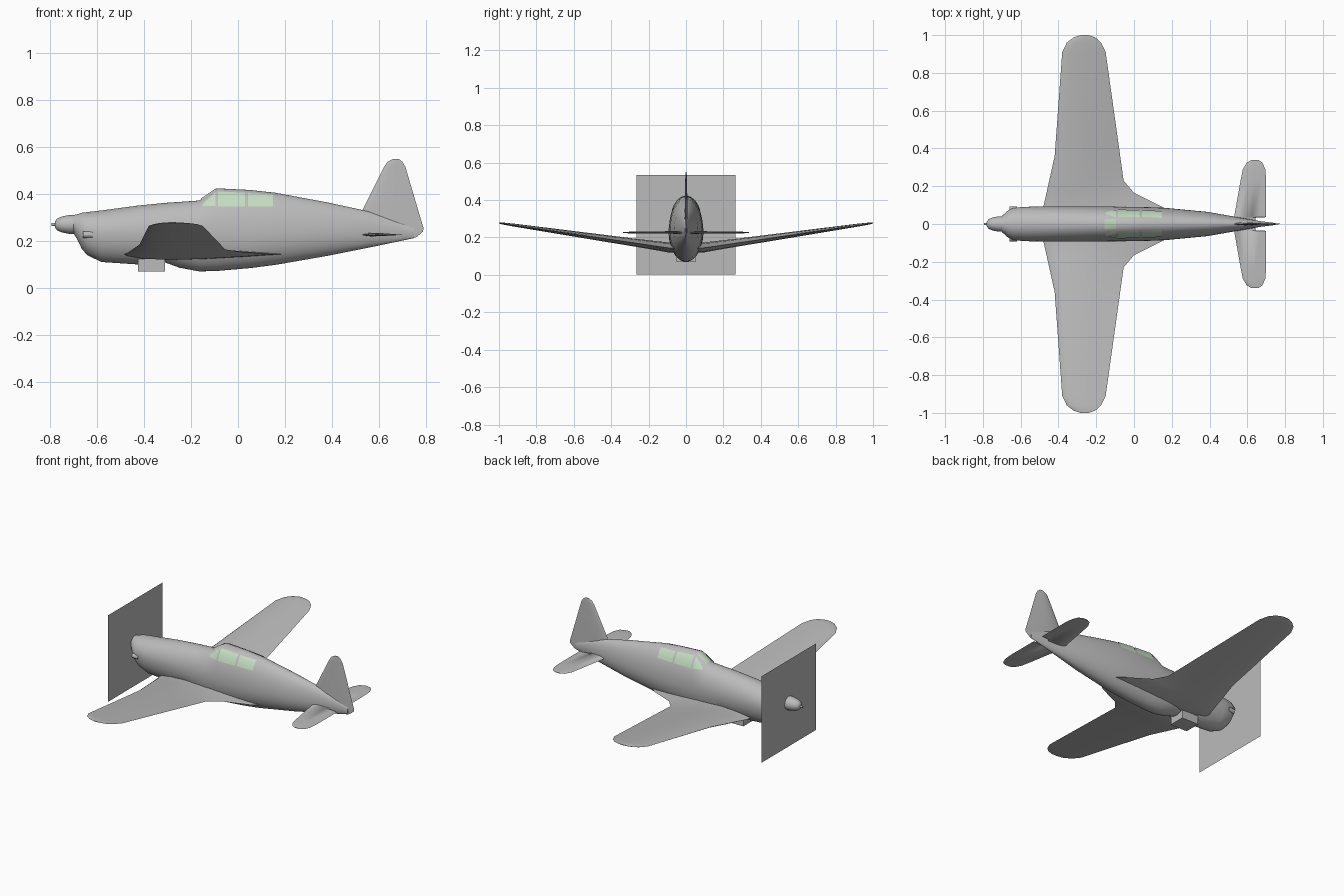
import bpy, bmesh, math

if "Cube" in bpy.data.objects:
    bpy.data.objects.remove(bpy.data.objects["Cube"])


def material(name, col):
    m = bpy.data.materials.new(name)
    m.diffuse_color = (*col, 1)
    m.use_nodes = True
    m.node_tree.nodes["Principled BSDF"].inputs["Base Color"].default_value = m.diffuse_color
    return m


GREY = material("airframe grey", (0.5, 0.5, 0.5))
GLASS = material("pale green glass", (0.55, 0.72, 0.53))


def finish(bm, name, mat, angle=35, recalc=True):
    if recalc:
        bmesh.ops.recalc_face_normals(bm, faces=bm.faces)
    me = bpy.data.meshes.new(name)
    bm.to_mesh(me)
    bm.free()
    me.materials.append(mat)
    ob = bpy.data.objects.new(name, me)
    bpy.context.collection.objects.link(ob)
    bpy.ops.object.select_all(action='DESELECT')
    ob.select_set(True)
    bpy.context.view_layer.objects.active = ob
    bpy.ops.object.shade_smooth_by_angle(angle=math.radians(angle))
    return ob


def loft(name, rings, mat=GREY, angle=35):
    """Skin a list of closed rings and cap both ends."""
    bm = bmesh.new()
    vs = [[bm.verts.new(p) for p in r] for r in rings]
    n = len(vs[0])
    for a, b in zip(vs, vs[1:]):
        for i in range(n):
            j = (i + 1) % n
            bm.faces.new((a[i], a[j], b[j], b[i]))
    bm.faces.new(vs[0])
    bm.faces.new(vs[-1])
    return finish(bm, name, mat, angle)


def box(name, x, y, z):
    loft(name, [[(px, y[0], z[0]), (px, y[1], z[0]), (px, y[1], z[1]), (px, y[0], z[1])] for px in x])


# Fuselage sections: x, widest height, top, bottom, half width
BODY = [(-0.70, .270, .310, .232, .042), (-0.68, .250, .315, .198, .060),
        (-0.665, .245, .320, .165, .073), (-0.64, .240, .323, .138, .084),
        (-0.58, .235, .330, .110, .091), (-0.43, .235, .350, .100, .093),
        (-0.31, .232, .362, .108, .093), (-0.25, .230, .366, .086, .093),
        (-0.165, .230, .372, .070, .093), (-0.09, .230, .424, .072, .092),
        (0.05, .230, .417, .084, .090), (0.16, .232, .405, .098, .086),
        (0.39, .237, .362, .138, .064), (0.56, .240, .325, .172, .034),
        (0.67, .240, .285, .195, .015), (0.75, .235, .255, .212, .005)]


def section(x):
    for a, b in zip(BODY, BODY[1:]):
        if x <= b[0]:
            t = (x - a[0]) / (b[0] - a[0])
            return [p + (q - p) * t for p, q in zip(a, b)]
    return BODY[-1]


def skin(x, t, off=0.0):
    """Point on the fuselage at station x and angle t."""
    _, zc, top, bot, w = section(x)
    s = math.sin(t)
    return (x, (w + off) * math.cos(t), zc + s * ((top - zc if s > 0 else zc - bot) + off))


loft("fuselage", [[skin(s[0], math.tau * i / 48) for i in range(48)] for s in BODY], angle=40)


# Canopy panes: thin plates laid on the fuselage skin
def pane(name, x0, x1, lo, hi, n=6):
    bm = bmesh.new()
    g = []
    for i in range(n + 1):
        x = x0 + (x1 - x0) * i / n
        a, b = lo(x), hi(x)
        g.append([bm.verts.new(skin(x, a + (b - a) * j / n, 0.003)) for j in range(n + 1)])
    for i in range(n):
        for j in range(n):
            bm.faces.new((g[i][j], g[i + 1][j], g[i + 1][j + 1], g[i][j + 1]))
    bm.normal_update()
    if sum(f.normal.z for f in bm.faces) < 0:
        bmesh.ops.reverse_faces(bm, faces=bm.faces)
    finish(bm, name, GLASS, recalc=False)


def at_height(z0, slope, xr, side):
    def f(x):
        _, zc, top, _, _ = section(x)
        t = math.asin(min(.98, (z0 + slope * (x - xr) - zc) / (top - zc)))
        return t if side > 0 else math.pi - t
    return f


for side, tag in ((1, "left"), (-1, "right")):
    for nm, x0, x1, zl, zh, sl in (("windscreen_side", -.152, -.096, .347, .406, .9),
                                   ("front_pane", -.085, .030, .345, .408, -.05),
                                   ("rear_pane", .043, .148, .345, .401, -.06)):
        xr = x1 if nm == "windscreen_side" else x0
        pane(f"{nm}_{tag}", x0, x1, at_height(zl, 0, xr, side), at_height(zh, sl, xr, side))
pane("windscreen_front", -.157, -.096, lambda x: math.radians(74), lambda x: math.radians(106))

# Aerofoil outline: chord fraction, thickness fraction
FOIL = [(0, 0), (.03, .35), (.12, .75), (.3, 1), (.55, .8), (.8, .38), (1, .02),
        (.8, -.3), (.55, -.62), (.3, -.8), (.12, -.62), (.03, -.3)]


def foil(le, te, thick):
    return [(le + u * (te - le), v * thick) for u, v in FOIL]


def both_sides(stations):
    return [(-s[0], *s[1:]) for s in reversed(stations)] + stations


# Wing: span, leading edge, trailing edge, half thickness
WING = [(.06, -.486, .19, .030), (.09, -.48, .15, .030), (.165, -.463, 0, .027),
        (.23, -.449, -.055, .025), (.36, -.42, -.073, .022), (.91, -.38, -.15, .009),
        (.96, -.356, -.174, .007), (.988, -.32, -.205, .005), (1.0, -.285, -.24, .002)]
loft("wing", [[(x, y, .143 + .134 * max(0, abs(y) - .09) / .91 + v) for x, v in foil(a, b, t)]
              for y, a, b, t in both_sides(WING)])

# Tailplane
TAIL = [(.01, .53, .64, .008), (.034, .53, .645, .008), (.036, .53, .70, .008),
        (.235, .565, .70, .006), (.29, .576, .695, .005), (.325, .597, .68, .004),
        (.338, .62, .66, .002)]
loft("tailplane", [[(x, y, .226 + v) for x, v in foil(a, b, t)] for y, a, b, t in both_sides(TAIL)])

# Fin and rudder: height, leading edge, trailing edge, half thickness
FIN = [(.197, .655, .68, .006), (.216, .60, .76, .008), (.24, .55, .788, .009),
       (.255, .54, .79, .009), (.325, .527, .769, .009), (.515, .622, .713, .005),
       (.537, .637, .70, .004), (.549, .66, .685, .002)]
loft("fin", [[(x, v, z) for x, v in foil(a, b, t)] for z, a, b, t in FIN])

# Spinner with gun barrel tip
SPIN = [(-.69, .041), (-.72, .040), (-.75, .034), (-.77, .025), (-.779, .014),
        (-.78, .006), (-.795, .006)]
loft("spinner", [[(x, r * math.cos(math.tau * i / 24), .27 + r * math.sin(math.tau * i / 24))
                  for i in range(24)] for x, r in SPIN])

# Propeller disc: a single flat square sheet
bm = bmesh.new()
bm.faces.new([bm.verts.new((-.70, .265 * a, .268 + .266 * b))
              for a, b in ((1, 1), (1, -1), (-1, -1), (-1, 1))])
bm.normal_update()
if bm.faces[:][0].normal.x > 0:
    bmesh.ops.reverse_faces(bm, faces=bm.faces)
finish(bm, "propeller_disc", GREY, recalc=False)

# Belly radiator and cheek intakes
box("radiator", (-.425, -.31), (-.05, .05), (.07, .125))
for s, tag in ((1, "left"), (-1, "right")):
    loft(f"intake_{tag}", [[(x, s * .078 + .014 * math.cos(math.tau * i / 12),
                             .227 + .014 * math.sin(math.tau * i / 12)) for i in range(12)]
                           for x in (-.66, -.62)])
